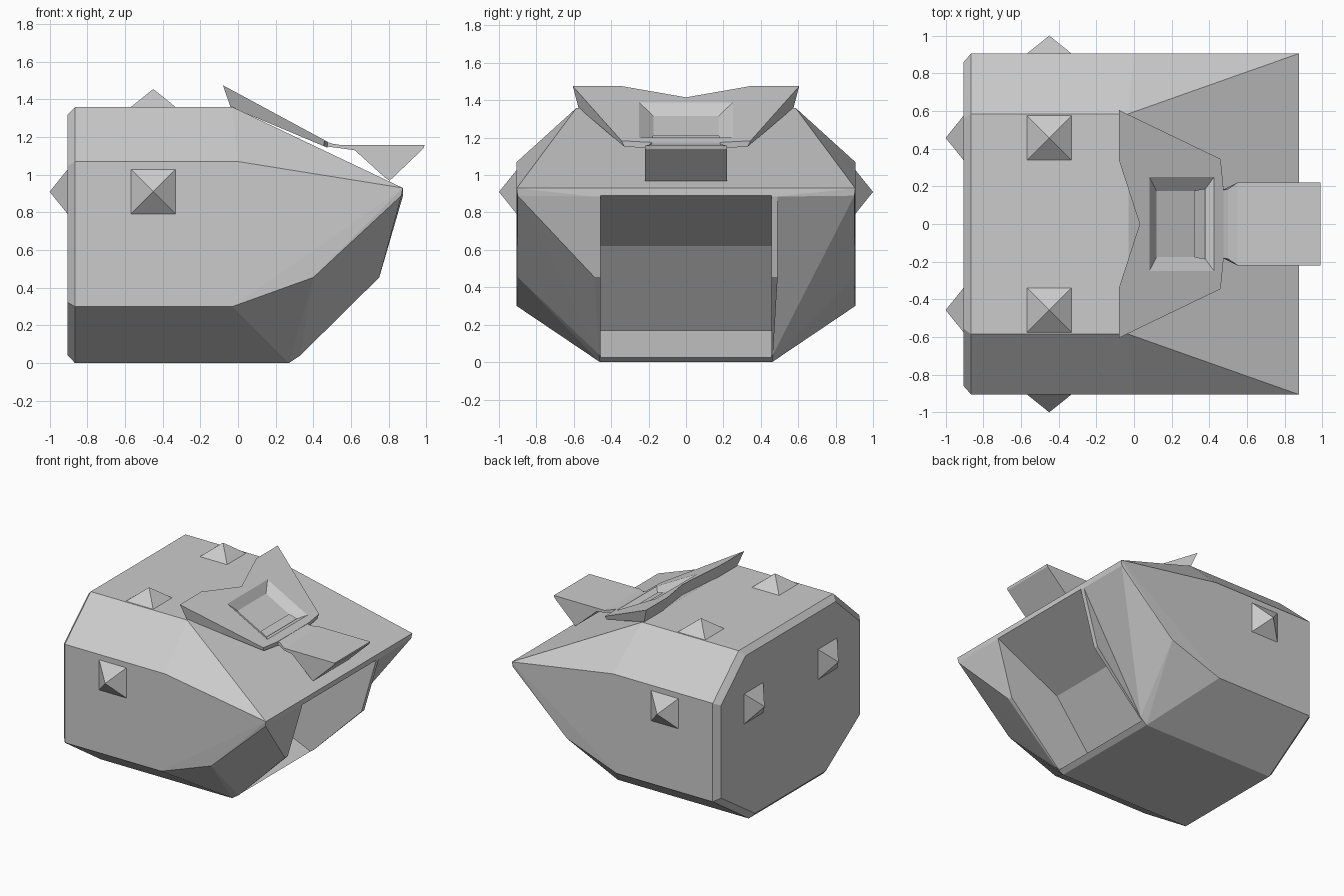
import bpy, bmesh
from mathutils import Vector, Matrix

if "Cube" in bpy.data.objects:
    bpy.data.objects.remove(bpy.data.objects["Cube"])


def finish(bm, name):
    bmesh.ops.recalc_face_normals(bm, faces=bm.faces[:])
    me = bpy.data.meshes.new(name)
    bm.to_mesh(me)
    bm.free()
    ob = bpy.data.objects.new(name, me)
    bpy.context.collection.objects.link(ob)
    return ob


def loft(name, a, b):
    """Solid between two closed rings with equal point counts."""
    bm = bmesh.new()
    ra = [bm.verts.new(p) for p in a]
    rb = [bm.verts.new(p) for p in b]
    n = len(ra)
    for i in range(n):
        j = (i + 1) % n
        bm.faces.new((ra[i], ra[j], rb[j], rb[i]))
    bm.faces.new(ra[::-1])
    bm.faces.new(rb)
    return finish(bm, name)


def cut(target, cutter):
    cutter.hide_render = True
    m = target.modifiers.new("cut", 'BOOLEAN')
    m.operation = 'DIFFERENCE'
    m.solver = 'EXACT'
    m.object = cutter
    bpy.context.view_layer.objects.active = target
    bpy.ops.object.modifier_apply(modifier=m.name)
    bpy.data.objects.remove(cutter)


# body: faceted shell, mirrored half points wrapped in a hull
section = [(.46, 0), (.905, .30), (.905, 1.07), (.585, 1.36)]
half = [(-.865, y, z) for y, z in section]
half += [(-.905, y * .95, .68 + (z - .68) * .94) for y, z in section]
lip, pillar = (.868, .9, .89), (.75, .49, .455)
half += [(-.03, .585, 1.36), (0, .905, 1.07), (.875, .905, .93),
         (.4, .9, .455), (-.03, .905, .30), (.27, .46, 0),
         (.33, .465, .04), (.875, .49, .885), lip, pillar]
bm = bmesh.new()
for x, y, z in half:
    for s in (1, -1):
        bm.verts.new((x, s * y, z))
bmesh.ops.convex_hull(bm, input=bm.verts[:])
# one cheek folds inward along the other diagonal
ends = (Vector(lip), Vector(pillar))
fold = [e for e in bm.edges
        if all(min((v.co - p).length for v in e.verts) < 1e-4 for p in ends)]
if fold:
    bmesh.ops.rotate_edges(bm, edges=fold, use_ccw=False)
bmesh.ops.dissolve_limit(bm, angle_limit=.01, verts=bm.verts[:], edges=bm.edges[:])
body = finish(bm, "body_shell")

# front opening
mouth = [(1.0, .952), (.33, .62), (-.02, .17), (.5, -.058), (1.0, -.058)]
cut(body, loft("opening_cutter", [(x, -.456, z) for x, z in mouth],
               [(x, .456, z) for x, z in mouth]))


# brow plate: tapered slab above the sloped hood
def brow_ring(pts, z0, x0, slope):
    full = pts + [(x, -y) for x, y in reversed(pts) if y > 0]
    return [(x, y, z0 - slope * (x - x0)) for x, y in full]


top = brow_ring([(.03, 0), (-.08, .34), (-.08, .605), (.46, .345), (.475, .19)],
                1.475, -.08, .54)
low = brow_ring([(.04, 0), (-.04, .33), (-.04, .575), (.455, .33), (.475, .18)],
                1.36, -.04, .42)
brow = loft("brow_plate", low, top)


# shallow panel recess in the brow
def recess_ring(x0, x1, w, drop):
    return [(x, y, 1.475 - .54 * (x + .08) - drop)
            for x, y in ((x0, -w), (x1, -w), (x1, w), (x0, w))]


cut(brow, loft("recess_cutter", recess_ring(.12, .37, .175, .05),
               recess_ring(.042, .482, .325, -.05)))

# nose tab: wedge, narrowed where it joins the brow
wedge = [(.47, 1.175, .18), (.5, 1.165, .185), (.55, 1.157, .22), (.99, 1.157, .22),
         (.985, 1.14, .22), (.805, .968, .22), (.78, .985, .22),
         (.62, 1.13, .22), (.55, 1.14, .22), (.47, 1.15, .18)]
loft("nose_tab", [(x, -w, z) for x, z, w in wedge], [(x, w, z) for x, z, w in wedge])


# pyramid studs on roof, sides and back
def stud(name, loc, normal):
    bm = bmesh.new()
    bmesh.ops.create_cone(bm, cap_ends=True, segments=4, radius1=.118 * 2 ** .5,
                          radius2=0, depth=.095,
                          matrix=Matrix.Translation((0, 0, .0475))
                          @ Matrix.Rotation(.7853982, 4, 'Z'))
    q = Vector(normal).to_track_quat('Z', 'Y')
    bm.transform(Matrix.Translation(loc) @ q.to_matrix().to_4x4())
    finish(bm, name)


for s, tag in ((1, "left"), (-1, "right")):
    stud("roof_stud_" + tag, (-.45, s * .457, 1.36), (0, 0, 1))
    stud("side_stud_" + tag, (-.45, s * .905, .91), (0, s, 0))
    stud("back_stud_" + tag, (-.905, s * .457, .91), (-1, 0, 0))
